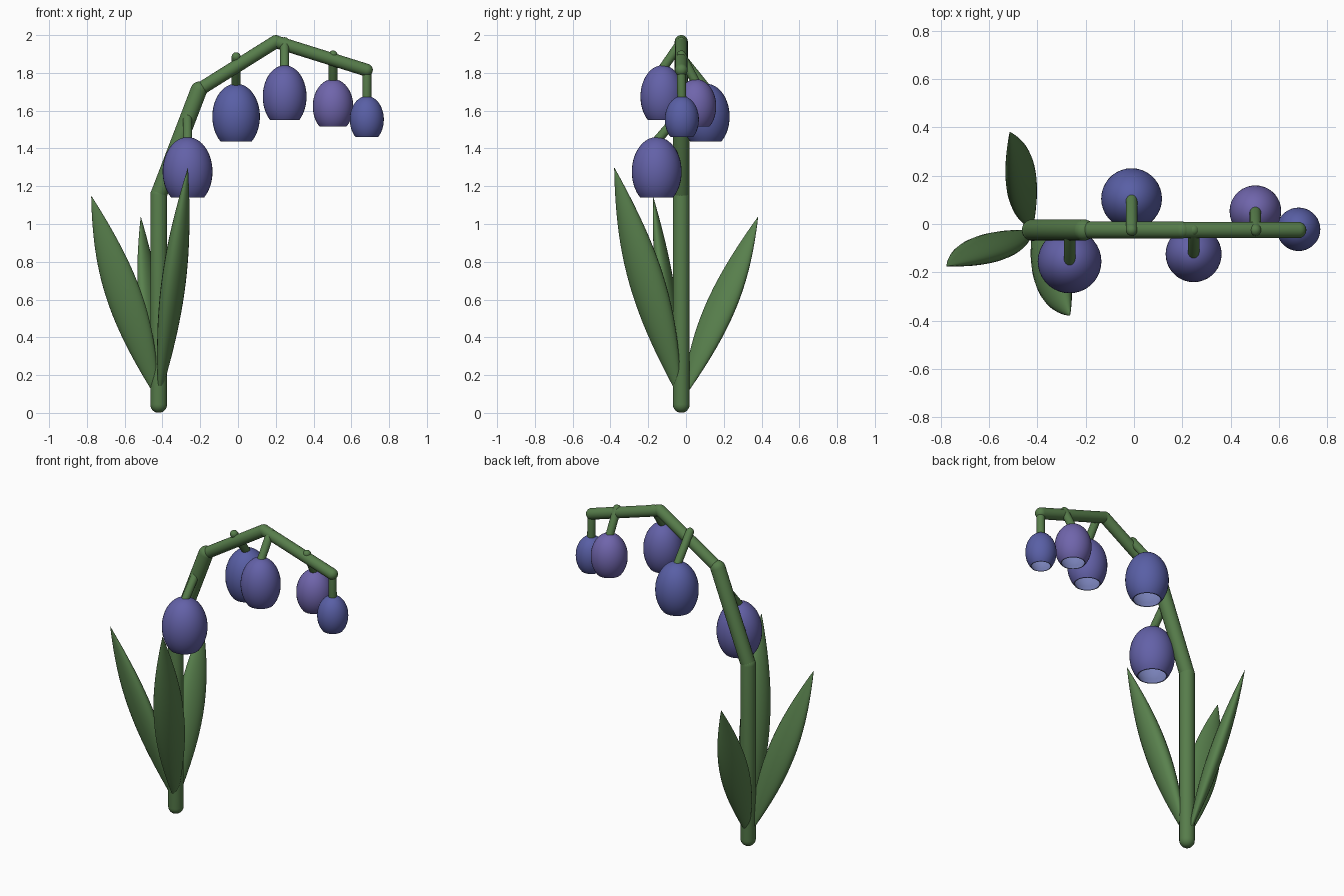
import bpy, bmesh
from math import sin, cos, acos, pi, radians
from mathutils import Vector

if "Cube" in bpy.data.objects:
    bpy.data.objects.remove(bpy.data.objects["Cube"])


def material(name, rgb):
    m = bpy.data.materials.new(name)
    m.diffuse_color = (*rgb, 1)
    m.use_nodes = True
    m.node_tree.nodes["Principled BSDF"].inputs["Base Color"].default_value = m.diffuse_color
    return m


GREEN = material("stem_green", (0.095, 0.205, 0.07))
LEAF = material("leaf_green", (0.10, 0.22, 0.075))
BLUE = material("bell_blue", (0.10, 0.115, 0.38))
MIXED = material("bell_violet", (0.125, 0.12, 0.39))
PURPLE = material("bell_purple", (0.16, 0.13, 0.41))
PALE = material("bell_lining", (0.19, 0.22, 0.48))


def loft(name, rings, mats, sides=32, inner_from=None):
    """Skin a closed surface over elliptical rings (centre, u, v)."""
    bm = bmesh.new()
    loops = [[bm.verts.new(c + u * cos(2 * pi * i / sides) + v * sin(2 * pi * i / sides))
              for i in range(sides)] for c, u, v in rings]
    for k, (a, b) in enumerate(zip(loops, loops[1:])):
        for i in range(sides):
            j = (i + 1) % sides
            f = bm.faces.new((a[i], a[j], b[j], b[i]))
            f.material_index = int(inner_from is not None and k >= inner_from)
    bm.faces.new(loops[0][::-1])
    cap = bm.faces.new(loops[-1])
    cap.material_index = int(inner_from is not None)
    bmesh.ops.recalc_face_normals(bm, faces=bm.faces)
    me = bpy.data.meshes.new(name)
    bm.to_mesh(me)
    bm.free()
    for m in mats:
        me.materials.append(m)
    ob = bpy.data.objects.new(name, me)
    bpy.context.collection.objects.link(ob)
    bpy.ops.object.select_all(action='DESELECT')
    ob.select_set(True)
    bpy.context.view_layer.objects.active = ob
    bpy.ops.object.shade_smooth_by_angle(angle=radians(40))
    return ob


def capsule(name, a, b, r):
    """Round-ended rod between two points."""
    a, b = Vector(a), Vector(b)
    d = (b - a).normalized()
    u = d.orthogonal().normalized()
    v = d.cross(u)
    rings = []
    for k in range(1, 7):
        t = k / 6 * pi / 2
        rings.append((a - d * r * cos(t), u * r * sin(t), v * r * sin(t)))
    rings += [(a + b - c, p, q) for c, p, q in reversed(rings)]
    return loft(name, rings, [GREEN], 20)


# Main stem: straight rods meeting in rounded joints
Y = -0.025
path = [(-0.42, Y, 0.045), (-0.42, Y, 1.155), (-0.207, Y, 1.71), (0.20, Y, 1.965), (0.68, Y, 1.815)]
for i, r in enumerate((0.045, 0.044, 0.035, 0.034)):
    capsule(f"stem_{i + 1}", path[i], path[i + 1], r)

# Bells on stalks: x, y, top z, bottom z, radius, stalk start z, colour
bells = [(-0.267, -0.155, 1.46, 1.14, 0.132, 1.59, MIXED),
         (-0.01, 0.105, 1.743, 1.438, 0.126, 1.885, BLUE),
         (0.247, -0.125, 1.84, 1.55, 0.116, 1.965, MIXED),
         (0.503, 0.053, 1.767, 1.515, 0.107, 1.895, PURPLE),
         (0.682, -0.022, 1.677, 1.46, 0.09, 1.815, BLUE)]
WALL = 0.93
for n, (x, y, top, bottom, r, sz, mat) in enumerate(bells, 1):
    capsule(f"stalk_{n}", (x, Y, sz), (x, y, top - 0.02), 0.024)
    h = (top - bottom) / 1.75          # half height of the cut ellipsoid
    zc, end = top - h, acos(-0.75)
    outer = [(r * sin(t), h * cos(t)) for t in
             (0.04 + (end - 0.04) * k / 20 for k in range(21))]
    inner = [(outer[-1][0] * WALL, outer[-1][1])]
    inner += [(p * WALL, q * WALL) for p, q in outer[-2::-1]]
    rings = [(Vector((x, y, zc + q)), Vector((p, 0, 0)), Vector((0, p, 0)))
             for p, q in outer + inner]
    loft(f"bell_{n}", rings, [mat, PALE], 36, inner_from=20)

# Leaves: tip, horizontal angle of the blade, half width, half thickness
leaves = [((-0.777, -0.175, 1.15), -10, 0.099, 0.046),
          ((-0.265, -0.38, 1.30), 72, 0.100, 0.060),
          ((-0.515, 0.382, 1.04), 64, 0.092, 0.045)]
base = Vector((-0.42, Y, 0.06))
for n, (tip, ang, w, th) in enumerate(leaves, 1):
    a = radians(ang)
    u, v = Vector((cos(a), sin(a), 0)), Vector((-sin(a), cos(a), 0))
    rings = []
    for k in range(25):
        t = 0.003 + 0.994 * k / 24
        s = sin(pi * t) ** 0.95
        rings.append((base.lerp(Vector(tip), t), u * w * s, v * th * s))
    loft(f"leaf_{n}", rings, [LEAF], 24)
